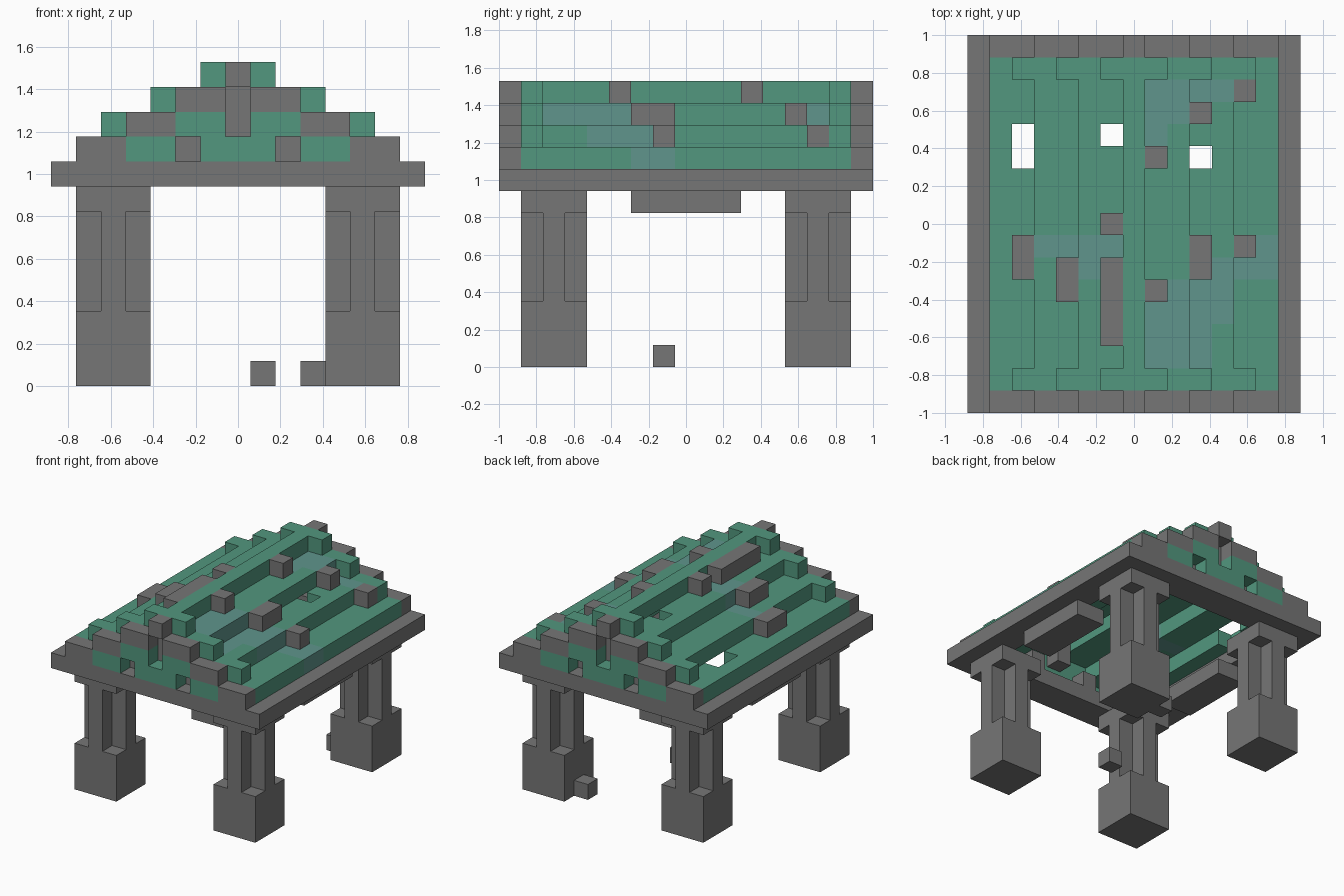
import bpy, bmesh
from mathutils import Vector

cube = bpy.data.objects.get("Cube")
if cube:
    bpy.data.objects.remove(cube, do_unlink=True)

U = 2 / 17                      # block size
NX, NY = 15, 17                 # footprint in blocks
STONE, COPPER, WORN = range(3)


def material(name, rgb):
    m = bpy.data.materials.new(name)
    m.use_nodes = True
    m.diffuse_color = (*rgb, 1)
    m.node_tree.nodes["Principled BSDF"].inputs["Base Color"].default_value = (*rgb, 1)
    return m


MATS = [material("grey stone", (0.18, 0.18, 0.18)),
        material("green copper", (0.085, 0.31, 0.21)),
        material("worn blue copper", (0.115, 0.30, 0.265))]

grid = {}                       # block -> (part, colour)


def fill(part, colour, xs, ys, zs):
    """Fill a box of blocks; each range is an inclusive pair."""
    for x in range(xs[0], xs[1] + 1):
        for y in range(ys[0], ys[1] + 1):
            for z in range(zs[0], zs[1] + 1):
                grid[x, y, z] = (part, colour)


def one(v):
    return (v, v)


# Legs: square foot, cross-shaped shaft, square head
for x, side in ((1, "right"), (11, "left")):
    for y, end in ((1, "front"), (13, "back")):
        name = f"{end}_{side}_leg"
        fill(name, STONE, (x, x + 2), (y, y + 2), (0, 2))
        fill(name, STONE, one(x + 1), (y, y + 2), (3, 6))
        fill(name, STONE, (x, x + 2), one(y + 1), (3, 6))
        fill(name, STONE, (x, x + 2), (y, y + 2), one(7))

# Eave frame and the beams under its long sides
for x in (0, NX - 2):
    fill("eave_frame", STONE, (x, x + 1), (0, NY - 1), one(8))
for y in (0, NY - 2):
    fill("eave_frame", STONE, (0, NX - 1), (y, y + 1), one(8))
fill("left_beam", STONE, (12, 13), (6, 10), one(7))
fill("right_beam", STONE, (1, 2), (6, 10), one(7))

# Stepped roof shell, raised by one block row at each end
for step in range(3):
    a, z = 1 + 2 * step, 9 + step
    for x in (a, NX - 2 - a):
        fill("roof", COPPER, (x, x + 1), (1, NY - 2), one(z))
    for x in (a + 1, NX - 2 - a):
        for y in (1, NY - 2):
            fill("roof", COPPER, one(x), one(y), one(z + 1))
fill("roof", COPPER, one(7), (1, NY - 2), one(12))

# Worn patches on the roof: columns and rows
patches = [((8, 10), (2, 4)), ((8, 9), one(5)), (one(11), (4, 6)), (one(10), one(5)),
           ((12, 13), one(6)), (one(13), one(7)), ((8, 9), (13, 14)),
           (one(8), one(12)), ((10, 11), one(14)), ((3, 6), one(7)), ((4, 5), one(6))]
for xs, ys in patches:
    for (x, y, z), (part, _) in list(grid.items()):
        if part == "roof" and xs[0] <= x <= xs[1] and ys[0] <= y <= ys[1]:
            grid[x, y, z] = (part, WORN)

# Holes in the roof
for x, y, z in ((2, 11, 9), (2, 12, 9), (6, 12, 11), (10, 11, 10)):
    grid.pop((x, y, z))

# Gables with copper panels, recessed post and windows
for y, inner, name in ((0, 1, "front_gable"), (NY - 1, NY - 2, "back_gable")):
    for step in range(4):
        a = 1 + 2 * step
        fill(name, STONE, (a, NX - 1 - a), one(y), one(9 + step))
    fill(name, COPPER, (3, 11), one(y), one(9))
    fill(name, COPPER, (5, 9), one(y), one(10))
    for x, z in ((5, 9), (9, 9), (7, 10), (7, 11)):
        grid.pop((x, y, z))
        fill(name, STONE, one(x), one(inner), one(z))

# Loose stones on the roof: column, first and last row, height
for x, y0, y1, z in ((2, 6, 7, 10), (4, 5, 6, 11), (6, 3, 6, 12), (6, 8, 8, 12),
                     (8, 5, 5, 12), (8, 11, 11, 12), (10, 6, 7, 11),
                     (10, 13, 13, 11), (12, 7, 7, 10), (12, 14, 14, 10)):
    fill("roof_stones", STONE, one(x), (y0, y1), one(z))

# Fallen stones on the ground
fill("fallen_stones", STONE, one(8), one(7), one(0))
fill("fallen_stones", STONE, one(10), one(14), one(0))


def build(part):
    """Make one mesh from the exposed block faces of a part."""
    bm = bmesh.new()
    for pos, (owner, colour) in grid.items():
        if owner != part:
            continue
        for axis in range(3):
            for sign in (-1, 1):
                n = Vector((0, 0, 0))
                n[axis] = sign
                if tuple(int(p + d) for p, d in zip(pos, n)) in grid:
                    continue
                u = Vector((0, 0, 0))
                u[(axis + 1) % 3] = 0.5
                v = n.cross(u)
                c = Vector(pos) + Vector((0.5, 0.5, 0.5)) + n / 2
                c -= Vector((NX / 2, NY / 2, 0))
                corners = (c - u - v, c + u - v, c + u + v, c - u + v)
                f = bm.faces.new([bm.verts.new(p * U) for p in corners])
                f.material_index = colour
    bmesh.ops.remove_doubles(bm, verts=bm.verts, dist=U / 100)
    bmesh.ops.dissolve_limit(bm, angle_limit=0.01, verts=bm.verts,
                             edges=bm.edges, delimit={'MATERIAL'})
    me = bpy.data.meshes.new(part)
    bm.to_mesh(me)
    bm.free()
    for m in MATS:
        me.materials.append(m)
    bpy.context.collection.objects.link(bpy.data.objects.new(part, me))


for part in sorted({p for p, _ in grid.values()}):
    build(part)
